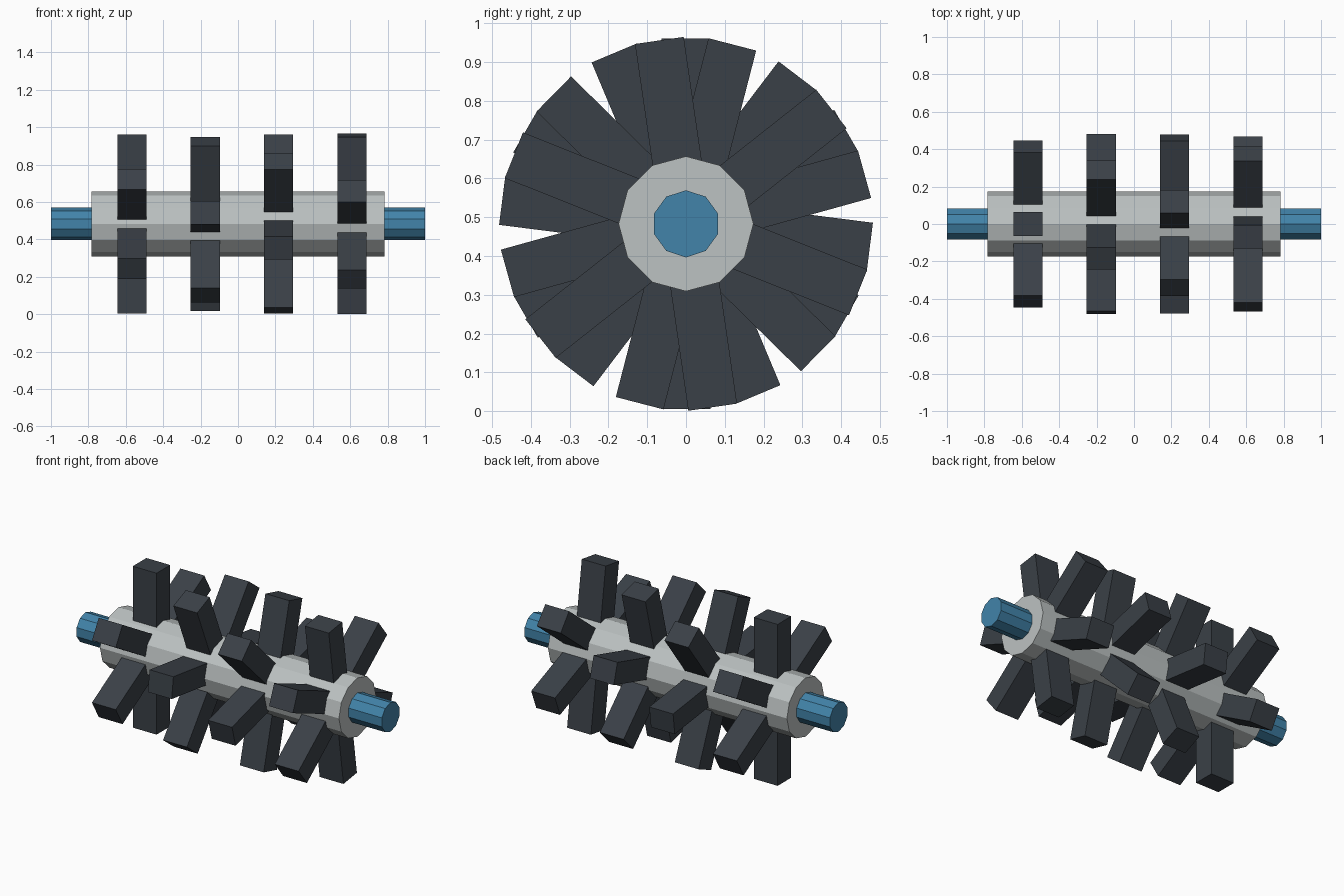
import bpy, math
from mathutils import Matrix, Vector

if "Cube" in bpy.data.objects:
    bpy.data.objects.remove(bpy.data.objects["Cube"])

AXIS_Z = 0.483


def material(name, rgb):
    """Flat colour from sRGB 0-255 values."""
    m = bpy.data.materials.new(name)
    m.diffuse_color = [((c / 255 + 0.055) / 1.055) ** 2.4 for c in rgb] + [1]
    m.use_nodes = True
    m.node_tree.nodes["Principled BSDF"].inputs["Base Color"].default_value = m.diffuse_color
    return m


steel = material("light_grey_steel", (188, 194, 194))
blue = material("axle_blue", (66, 132, 170))
dark = material("dark_slate", (58, 64, 71))


def cylinder(name, sides, radius, length, mat):
    """Flat-sided cylinder along x with a corner pointing straight up."""
    bpy.ops.mesh.primitive_cylinder_add(vertices=sides, radius=radius, depth=length)
    ob = bpy.context.object
    ob.name = name
    turn = Matrix.Rotation(math.radians(90), 4, 'Y')
    ob.data.transform(turn)
    # bring one corner to the top
    v = max(ob.data.vertices, key=lambda p: p.co.z).co
    ob.data.transform(Matrix.Rotation(math.atan2(v.y, v.z), 4, 'X'))
    ob.location.z = AXIS_Z
    ob.data.materials.append(mat)


# Central axle and drum
cylinder("axle", 10, 0.0865, 2.0, blue)
cylinder("drum", 12, 0.174, 1.566, steel)

# Four rows of six paddles, each row twisted further round the drum
INNER, OUTER = 0.13, 0.478
for row in range(4):
    x = -0.567 + 0.392 * row
    for k in range(6):
        angle = -(0.65 * row + k * math.pi / 3)
        bpy.ops.mesh.primitive_cube_add(size=1)
        paddle = bpy.context.object
        paddle.name = f"paddle_{row + 1}_{k + 1}"
        paddle.data.transform(
            Matrix.Translation(Vector((0, 0, (INNER + OUTER) / 2)))
            @ Matrix.Diagonal((0.156, 0.127, OUTER - INNER, 1)))
        paddle.location = (x, 0, AXIS_Z)
        paddle.rotation_euler.x = angle
        paddle.data.materials.append(dark)
